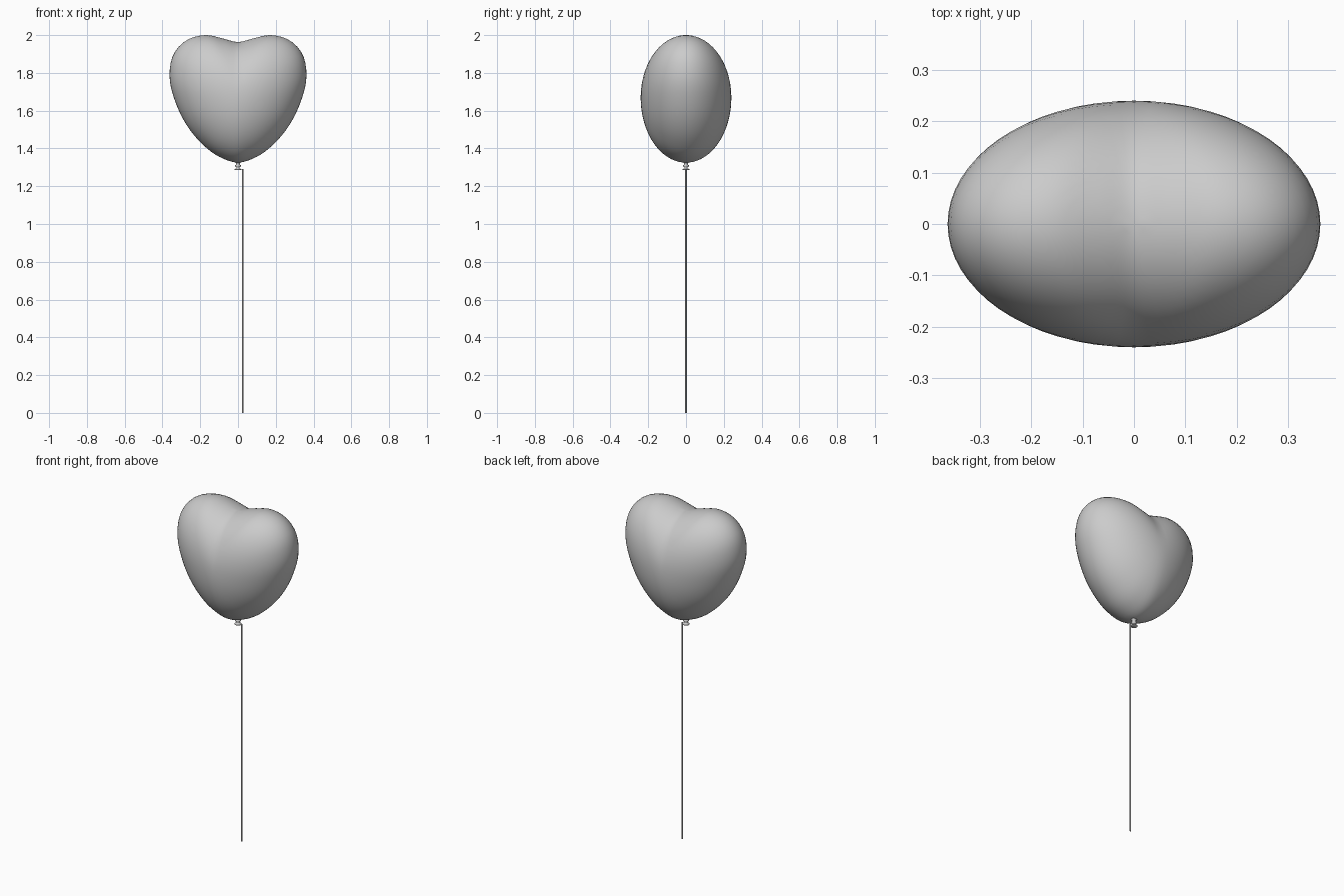
import bpy, bmesh, math

cube = bpy.data.objects.get("Cube")
if cube:
    bpy.data.objects.remove(cube, do_unlink=True)

grey = bpy.data.materials.new("balloon_grey")
grey.use_nodes = True
grey.diffuse_color = (0.6, 0.6, 0.6, 1)
grey.node_tree.nodes["Principled BSDF"].inputs["Base Color"].default_value = (0.6, 0.6, 0.6, 1)


def add_object(name, bm, smooth=True):
    bmesh.ops.recalc_face_normals(bm, faces=bm.faces)
    for face in bm.faces:
        face.smooth = smooth
    mesh = bpy.data.meshes.new(name)
    bm.to_mesh(mesh)
    bm.free()
    mesh.materials.append(grey)
    obj = bpy.data.objects.new(name, mesh)
    bpy.context.collection.objects.link(obj)
    return obj


# Right half of the heart outline, bottom to top
CENTRE_Z, DEPTH = 1.67, 0.24
outline = [(0, 1.325), (0.085, 1.349), (0.2, 1.434), (0.28, 1.537), (0.333, 1.65),
           (0.362, 1.81), (0.338, 1.905), (0.27, 1.974), (0.17, 2.0), (0.08, 1.982), (0, 1.963)]
polar = [(math.atan2(z - CENTRE_Z, x), math.hypot(x, z - CENTRE_Z)) for x, z in outline]
# Mirror one neighbour past each end so the outline stays smooth there
polar = ([(-math.pi - polar[1][0], polar[1][1])] + polar
         + [(math.pi - polar[-2][0], polar[-2][1])])


def heart_radius(angle):
    """Smooth interpolation of the outline radius at an angle."""
    i = 1
    while i < len(polar) - 3 and angle > polar[i + 1][0]:
        i += 1
    (a0, r0), (a1, r1), (a2, r2), (a3, r3) = polar[i - 1:i + 3]
    h = a2 - a1
    t = (angle - a1) / h
    m1, m2 = (r2 - r0) / (a2 - a0) * h, (r3 - r1) / (a3 - a1) * h
    return ((2*t**3 - 3*t**2 + 1) * r1 + (t**3 - 2*t**2 + t) * m1
            + (3*t**2 - 2*t**3) * r2 + (t**3 - t**2) * m2)


# Heart balloon: a sphere reshaped by the outline
bm = bmesh.new()
bmesh.ops.create_uvsphere(bm, u_segments=64, v_segments=40, radius=1)
for v in bm.verts:
    x, y, z = v.co
    angle = math.atan2(z, abs(x))
    r = heart_radius(angle) * math.hypot(x, z)
    v.co = (math.copysign(r * math.cos(angle), x), y * DEPTH, CENTRE_Z + r * math.sin(angle))
add_object("heart_balloon", bm)

# Neck, tie and flared lip, turned around the vertical axis
bm = bmesh.new()
profile = [(0.024, 1.335), (0.012, 1.322), (0.009, 1.315), (0.015, 1.311), (0.015, 1.304),
           (0.008, 1.300), (0.011, 1.294), (0.019, 1.289), (0.019, 1.285), (0, 1.288)]
verts = [bm.verts.new((r, 0, z)) for r, z in profile]
edges = [bm.edges.new(pair) for pair in zip(verts, verts[1:])]
bmesh.ops.spin(bm, geom=verts + edges, cent=(0, 0, 0), axis=(0, 0, 1),
               angle=2 * math.pi, steps=20)
bmesh.ops.remove_doubles(bm, verts=bm.verts, dist=0.0002)
add_object("knot", bm)

# String hanging from the side of the knot
bm = bmesh.new()
STRING_X, STRING_TOP = 0.025, 1.29
res = bmesh.ops.create_cone(bm, cap_ends=True, segments=8, radius1=0.004, radius2=0.004,
                            depth=STRING_TOP)
bmesh.ops.translate(bm, verts=res["verts"], vec=(STRING_X, 0, STRING_TOP / 2))
string = add_object("string", bm)
for face in string.data.polygons:
    face.use_smooth = abs(face.normal.z) < 0.5
